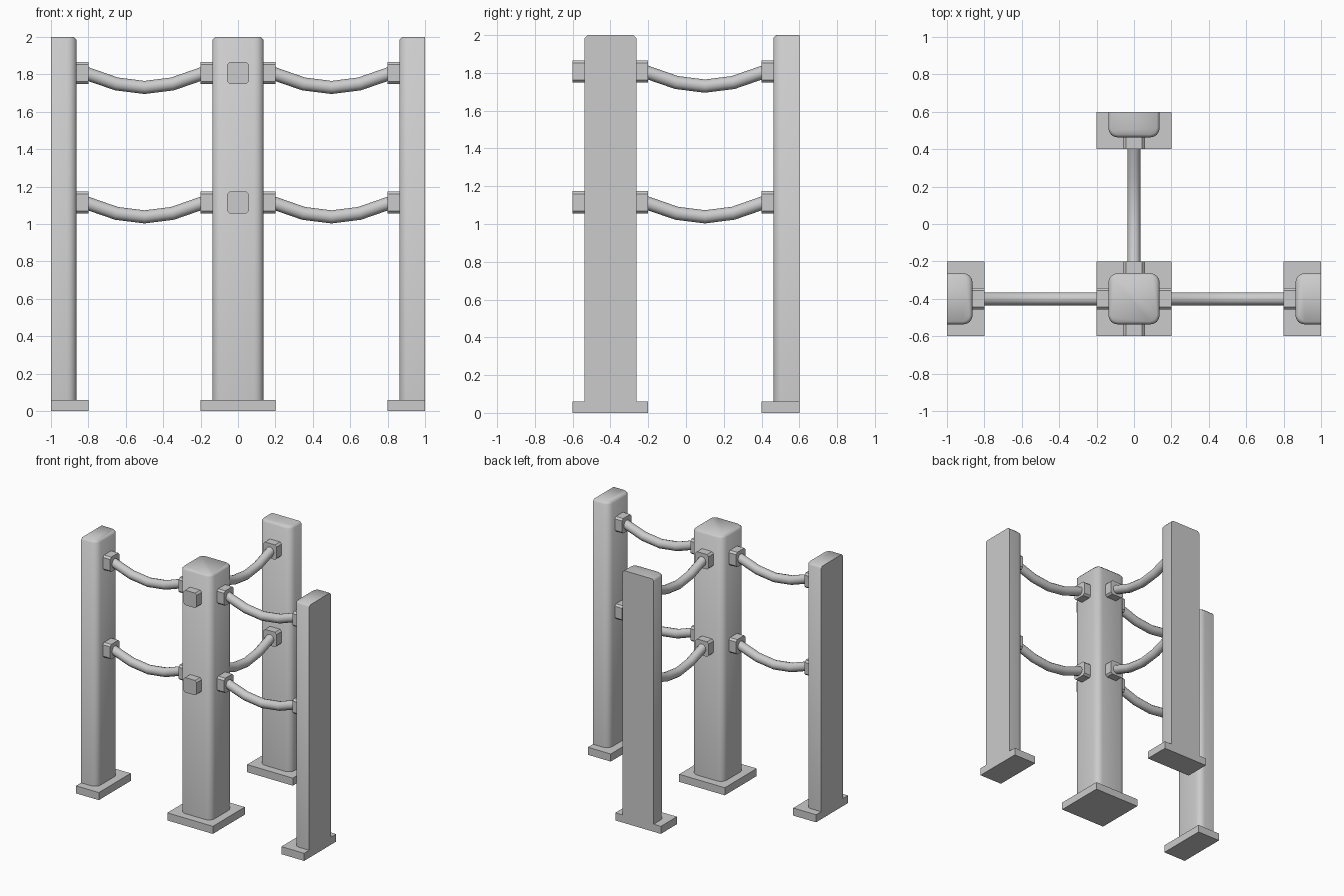
import bpy, bmesh
from mathutils import Matrix, Vector

if "Cube" in bpy.data.objects:
    bpy.data.objects.remove(bpy.data.objects["Cube"])

LEVELS = (1.807, 1.115)          # heights of the two rail rows
POST, BASE, BASE_H = 0.137, 0.2, 0.06


def finish(bm, name, angle=0.6):
    bmesh.ops.recalc_face_normals(bm, faces=bm.faces)
    me = bpy.data.meshes.new(name)
    bm.to_mesh(me)
    bm.free()
    ob = bpy.data.objects.new(name, me)
    bpy.context.collection.objects.link(ob)
    smooth(ob, angle)
    return ob


def smooth(ob, angle):
    bpy.ops.object.select_all(action='DESELECT')
    ob.select_set(True)
    bpy.context.view_layer.objects.active = ob
    bpy.ops.object.shade_smooth_by_angle(angle=angle)


def box(lo, hi):
    lo, hi = Vector(lo), Vector(hi)
    bm = bmesh.new()
    bmesh.ops.create_cube(bm, size=1, matrix=Matrix.Translation((lo + hi) / 2)
                          @ Matrix.Diagonal((*(hi - lo), 1)))
    return bm


def edges_along(bm, axis):
    return [e for e in bm.edges
            if abs((e.verts[0].co - e.verts[1].co).normalized()[axis]) > 0.99]


def cut(bm, normal):
    """Slice off everything beyond the model bounds and cap the hole."""
    if normal is None:
        return
    n = Vector(normal)
    co = Vector((n.x, n.y * 0.6, 0))
    r = bmesh.ops.bisect_plane(bm, geom=bm.verts[:] + bm.edges[:] + bm.faces[:],
                               plane_co=co, plane_no=n, clear_outer=True)
    es = [g for g in r['geom_cut'] if isinstance(g, bmesh.types.BMEdge)]
    bmesh.ops.contextual_create(bm, geom=es)


def post(name, x, y, normal=None):
    # column with rounded corners and a chamfered top
    bm = box((x - POST, y - POST, BASE_H), (x + POST, y + POST, 2))
    bmesh.ops.bevel(bm, geom=edges_along(bm, 2), offset=0.05, segments=4,
                    profile=0.5, affect='EDGES')
    top = [e for e in bm.edges if all(v.co.z > 1.99 for v in e.verts)]
    bmesh.ops.bevel(bm, geom=top, offset=0.015, segments=1, affect='EDGES')
    cut(bm, normal)
    finish(bm, name + "_post", 0.85)
    # foot plate
    bm = box((x - BASE, y - BASE, 0), (x + BASE, y + BASE, BASE_H))
    cut(bm, normal)
    finish(bm, name + "_foot_plate")


def bracket(name, x, y, z, axis):
    h = Vector((0.058, 0.058, 0.059))
    h[axis] = 0.034
    c = Vector((x, y, z))
    bm = box(c - h, c + h)
    bmesh.ops.bevel(bm, geom=edges_along(bm, axis), offset=0.014, segments=1,
                    affect='EDGES')
    finish(bm, name)


def rail(name, start, direction, z):
    # sagging round rail, its ends tucked into the brackets
    profile = [(-0.015, -0.001), (0, -0.006), (0.15, -0.058), (0.3, -0.077),
               (0.45, -0.058), (0.6, -0.006), (0.615, -0.001)]
    cu = bpy.data.curves.new(name, 'CURVE')
    cu.dimensions = '3D'
    cu.bevel_depth, cu.bevel_resolution = 0.035, 4
    cu.use_fill_caps = True
    sp = cu.splines.new('POLY')
    sp.points.add(len(profile) - 1)
    for p, (t, dz) in zip(sp.points, profile):
        p.co = (start[0] + direction[0] * t, start[1] + direction[1] * t, z + dz, 1)
    ob = bpy.data.objects.new(name, cu)
    bpy.context.collection.objects.link(ob)
    bpy.ops.object.select_all(action='DESELECT')
    ob.select_set(True)
    bpy.context.view_layer.objects.active = ob
    bpy.ops.object.convert(target='MESH')
    smooth(bpy.context.view_layer.objects.active, 0.7)


# Posts: one whole, three halved at the outer bounds
post("centre", 0, -0.4)
post("left", -1, -0.4, (-1, 0, 0))
post("right", 1, -0.4, (1, 0, 0))
post("back", 0, 0.6, (0, 1, 0))

# Rails with their brackets
for row, z in zip(("upper", "lower"), LEVELS):
    for side, s in (("left", -1), ("right", 1)):
        bracket(f"{row}_{side}_inner_bracket", s * 0.166, -0.4, z, 0)
        bracket(f"{row}_{side}_outer_bracket", s * 0.834, -0.4, z, 0)
        rail(f"{row}_{side}_rail", (s * 0.2, -0.4), (s, 0), z)
    bracket(f"{row}_front_bracket", 0, -0.566, z, 1)
    bracket(f"{row}_back_inner_bracket", 0, -0.234, z, 1)
    bracket(f"{row}_back_outer_bracket", 0, 0.434, z, 1)
    rail(f"{row}_back_rail", (0, -0.2), (0, 1), z)
